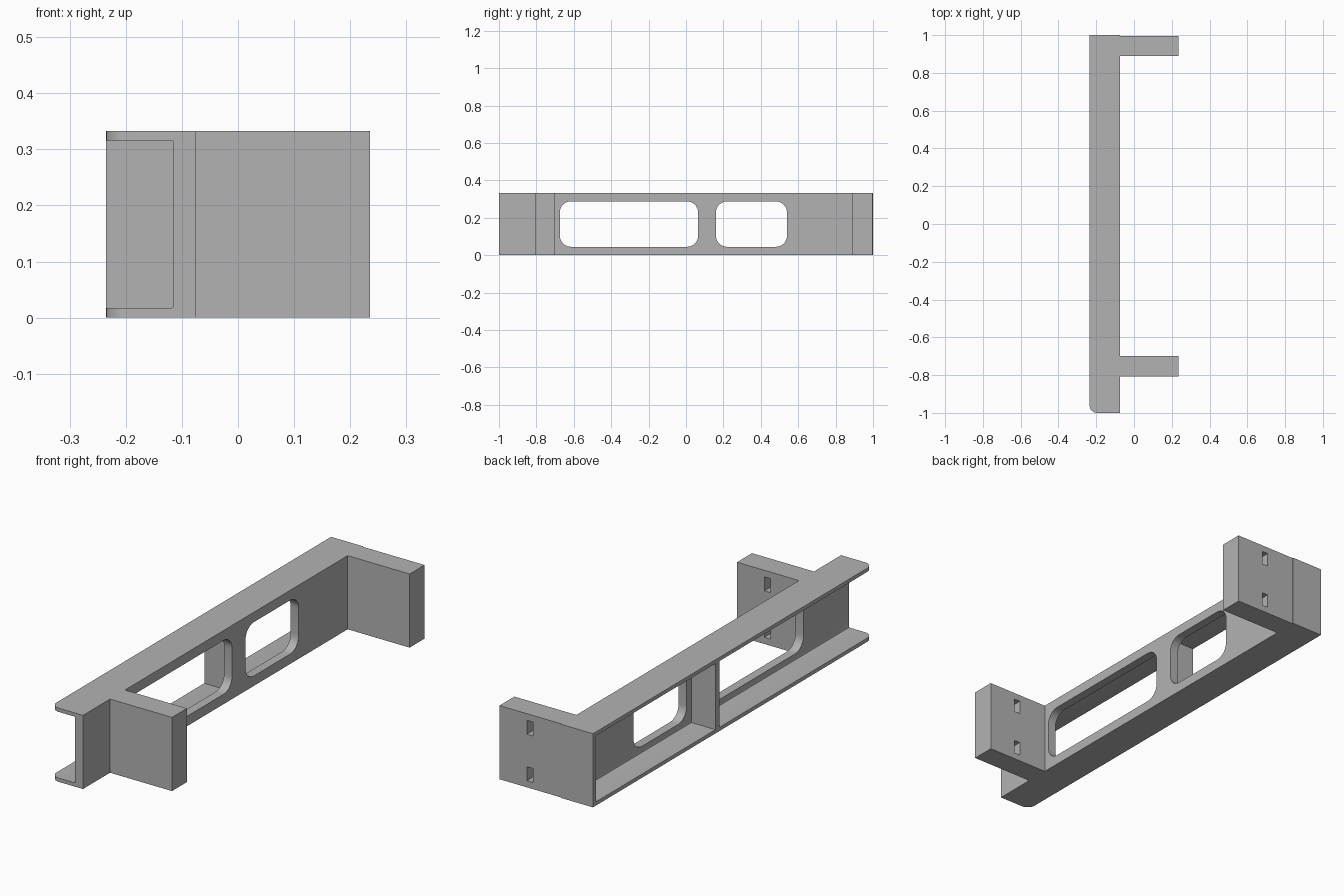
import bpy
import bmesh
from mathutils import Vector

cube = bpy.data.objects.get("Cube")
if cube:
    bpy.data.objects.remove(cube, do_unlink=True)

H = 0.333                      # overall height
BACK_X, FRONT_X = -0.235, 0.235
WEB_IN, WEB_OUT = -0.115, -0.075
WALL = 0.017

grey = bpy.data.materials.new("plain grey")
grey.use_nodes = True
grey.diffuse_color = (0.45, 0.45, 0.45, 1)
grey.node_tree.nodes["Principled BSDF"].inputs["Base Color"].default_value = grey.diffuse_color


def box(name, lo, hi, radius=0, pick=None, segments=8):
    """Box between two corners; edges accepted by pick are rounded."""
    lo, hi = Vector(lo), Vector(hi)
    bm = bmesh.new()
    bmesh.ops.create_cube(bm, size=1)
    for v in bm.verts:
        v.co = [lo[i] + (v.co[i] + 0.5) * (hi[i] - lo[i]) for i in range(3)]
    if radius:
        edges = [e for e in bm.edges if pick(e)]
        bmesh.ops.bevel(bm, geom=edges, offset=radius, segments=segments,
                        profile=0.5, affect='EDGES')
    mesh = bpy.data.meshes.new(name)
    bm.to_mesh(mesh)
    bm.free()
    mesh.materials.append(grey)
    ob = bpy.data.objects.new(name, mesh)
    bpy.context.collection.objects.link(ob)
    return ob


def along(axis):
    return lambda e: abs((e.verts[0].co - e.verts[1].co).normalized()[axis]) > 0.9


def combine(target, tool, operation):
    """Apply a boolean and discard the tool object."""
    bpy.context.view_layer.objects.active = target
    mod = target.modifiers.new(operation, 'BOOLEAN')
    mod.operation, mod.solver, mod.object = operation, 'EXACT', tool
    bpy.ops.object.modifier_apply(modifier=mod.name)
    bpy.data.objects.remove(tool, do_unlink=True)


# Beam with one rounded vertical corner at the open end
bracket = box("channel_bracket", (BACK_X, -1, 0), (WEB_OUT, 1, H), 0.04,
              lambda e: along(2)(e) and all(v.co.x < -0.2 and v.co.y < 0 for v in e.verts))

# Two mounting arms
for y0, y1 in ((-0.807, -0.7), (0.89, 0.996)):
    combine(bracket, box("arm", (-0.095, y0, 0), (FRONT_X, y1, H)), 'UNION')

# Channel cavities, leaving a divider rib and a closed rear wall
for y0, y1 in ((-1.2, 0.095), (0.125, 0.98)):
    combine(bracket, box("cavity", (-0.4, y0, WALL), (WEB_IN, y1, H - WALL),
                         0.004, along(1), 2), 'DIFFERENCE')

# Rounded windows through the web
for y0, y1 in ((-0.675, 0.065), (0.16, 0.54)):
    combine(bracket, box("window", (WEB_IN - 0.02, y0, 0.045), (0, y1, 0.288),
                         0.06, along(0)), 'DIFFERENCE')

# Blind slots in the rear face of each arm
for y in (-0.7, 0.996):
    for z in (0.03, H - 0.093):
        combine(bracket, box("slot", (0.068, y - 0.075, z), (0.098, y + 0.02, z + 0.063)),
                'DIFFERENCE')

# Smooth the rounded corners, keep every edge sharp
bpy.ops.object.select_all(action='DESELECT')
bracket.select_set(True)
bpy.context.view_layer.objects.active = bracket
bpy.ops.object.shade_smooth_by_angle(angle=0.5)
